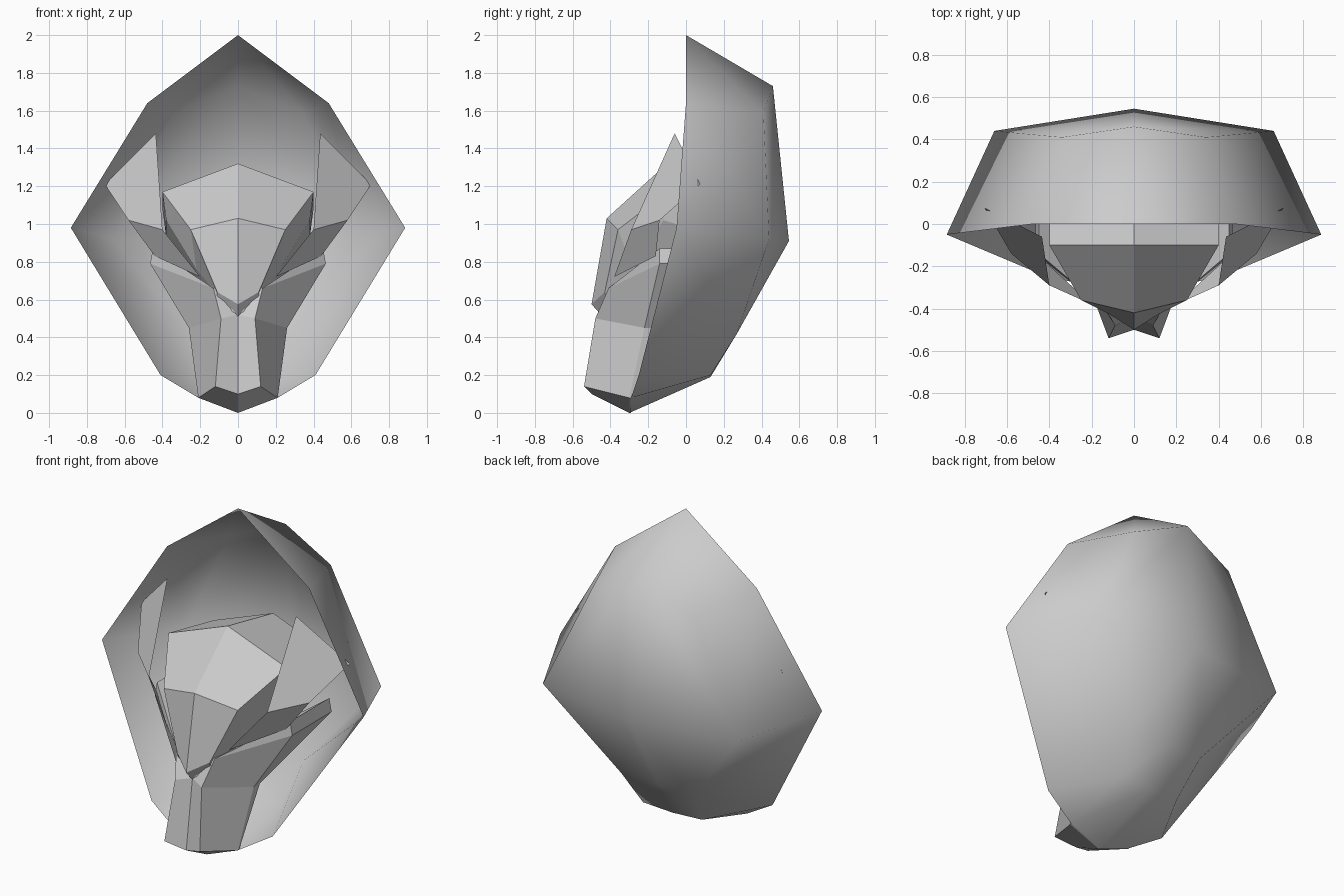
import bpy, bmesh, math
from mathutils import Vector

if "Cube" in bpy.data.objects:
    bpy.data.objects.remove(bpy.data.objects["Cube"])


def half_part(name, verts, faces, back=None, drop=0.0, smooth=False):
    """Right half of a part; optionally extruded back (depth per vertex), then mirrored."""
    bm = bmesh.new()
    vs = [bm.verts.new(v) for v in verts]
    for f in faces:
        bm.faces.new([vs[i] for i in f])
    if back:
        rim = [e for e in bm.edges if len(e.link_faces) == 1
               and max(abs(v.co.x) for v in e.verts) > 1e-4]
        bk = [bm.verts.new(v.co + Vector((0, d, -drop))) for v, d in zip(vs, back)]
        for e in rim:
            i, j = vs.index(e.verts[0]), vs.index(e.verts[1])
            bm.faces.new([vs[i], vs[j], bk[j], bk[i]])
    # Mirror to the left side and weld the centre line
    geo = bm.verts[:] + bm.edges[:] + bm.faces[:]
    new = bmesh.ops.duplicate(bm, geom=geo)["geom"]
    for v in new:
        if isinstance(v, bmesh.types.BMVert):
            v.co.x = -v.co.x
    bmesh.ops.reverse_faces(bm, faces=[f for f in new if isinstance(f, bmesh.types.BMFace)])
    bmesh.ops.remove_doubles(bm, verts=bm.verts[:], dist=1e-4)
    loose = [v for v in bm.verts if not v.link_faces]
    bmesh.ops.delete(bm, geom=loose, context='VERTS')
    bmesh.ops.recalc_face_normals(bm, faces=bm.faces[:])
    me = bpy.data.meshes.new(name)
    bm.to_mesh(me)
    bm.free()
    ob = bpy.data.objects.new(name, me)
    bpy.context.collection.objects.link(ob)
    if smooth:
        bpy.context.view_layer.objects.active = ob
        ob.select_set(True)
        bpy.ops.object.shade_smooth_by_angle(angle=math.radians(80))
        ob.select_set(False)
    return ob


# Hood: open front rim (0-5), back corners (6-9), back centre line (10-13)
half_part("hood", [
    (0, 0, 2), (.48, 0, 1.64), (.885, -.05, .98), (.41, -.25, .2), (.21, -.29, .08), (0, -.3, 0),
    (.34, .41, 1.59), (.66, .44, .92), (.25, .27, .42), (.2, .13, .2),
    (0, .46, 1.73), (0, .545, .91), (0, .27, .42), (0, .13, .19)],
    [(0, 1, 6, 10), (1, 2, 7, 6), (10, 6, 7, 11), (11, 7, 8, 12), (12, 8, 9, 13),
     (2, 3, 8, 7), (3, 9, 8), (3, 4, 9), (4, 5, 13, 9)], smooth=True)

# Faceted face plate: brow, tapering nose and recessed eye bands
half_part("face_plate", [
    (0, -.1, 1.32), (.4, -.1, 1.17), (.25, -.36, .97), (0, -.42, 1.03),
    (.11, -.43, .64), (0, -.5, .575), (.12, -.36, .64), (.22, -.28, .76), (.38, -.12, 1.02)],
    [(0, 1, 2, 3), (3, 2, 4, 5), (2, 7, 6, 4), (1, 8, 7, 2)],
    back=[.44, .44, .3, .3, .02, .08, .1, .2, .3], drop=.09)

# Small blunt tip under the nose
half_part("nose_base", [
    (0, -.45, .59), (.06, -.42, .6), (.035, -.44, .535), (0, -.445, .525)],
    [(0, 1, 2, 3)], back=[.08] * 4)

# Cheek wings: folded thin sheets, outer corner just piercing the hood
half_part("cheek_wings", [
    (.435, -.06, 1.48), (.705, .075, 1.21), (.58, -.14, 1.02), (.44, -.16, .83),
    (.2, -.38, .72), (.4, -.29, .97)],
    [(0, 1, 2, 5), (5, 2, 3, 4)])

# Jaw guard: two angled bars, central groove, pointed chin and cheek arms
half_part("jaw_guard", [
    (.13, -.41, .66), (.465, -.14, .79), (.26, -.22, .45), (.09, -.48, .5),
    (.12, -.54, .14), (.21, -.3, .08), (0, -.5, .1), (0, -.44, .52), (0, -.3, 0),
    (0, -.36, .66), (.45, -.14, .87)],
    [(0, 1, 2, 3), (3, 2, 5, 4), (3, 4, 6, 7), (4, 5, 8, 6), (0, 3, 7, 9), (0, 10, 1)],
    back=[.3, .38, .06, .06, .02, .01, .02, .02, .01, .2, .38])
